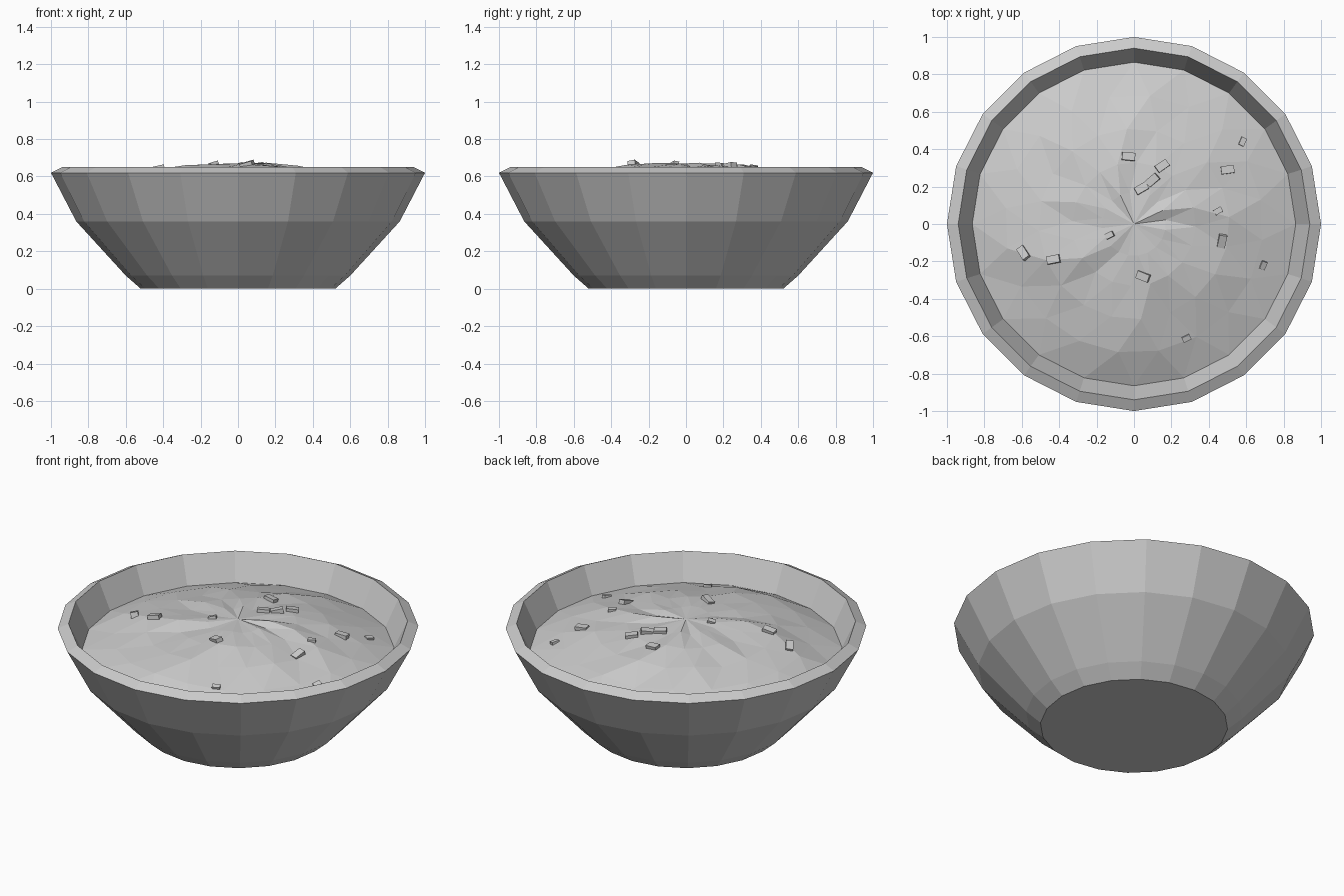
import bpy, bmesh, math, random
from mathutils import Vector, Matrix
from mathutils.bvhtree import BVHTree

random.seed(7)
SIDES = 20
STEP = 2 * math.pi / SIDES

cube = bpy.data.objects.get("Cube")
if cube:
    bpy.data.objects.remove(cube, do_unlink=True)

grey = bpy.data.materials.new("plain_grey")
grey.use_nodes = True
grey.diffuse_color = (0.6, 0.6, 0.6, 1)
grey.node_tree.nodes["Principled BSDF"].inputs["Base Color"].default_value = (0.6, 0.6, 0.6, 1)


def add_object(name, bm):
    mesh = bpy.data.meshes.new(name)
    bm.to_mesh(mesh)
    mesh.materials.append(grey)
    obj = bpy.data.objects.new(name, mesh)
    bpy.context.collection.objects.link(obj)
    return obj


def ring(bm, radius, height, twist=0.0):
    """Circle of vertices; height is a function of the spoke number."""
    return [bm.verts.new((radius * math.cos(i * STEP + twist),
                          radius * math.sin(i * STEP + twist), height(i)))
            for i in range(SIDES)]


def bridge(bm, a, b):
    for i in range(SIDES):
        j = (i + 1) % SIDES
        bm.faces.new((a[i], a[j], b[j], b[i]))


# Bowl: outer wall, sloped rim, inner wall and floor
bm = bmesh.new()
profile = [(0.52, 0), (0.60, 0.07), (0.865, 0.36), (1.0, 0.62),
           (0.94, 0.65), (0.865, 0.49), (0.79, 0.36), (0.5, 0.08)]
rings = [ring(bm, r, lambda i, z=z: z) for r, z in profile]
for a, b in zip(rings, rings[1:]):
    bridge(bm, a, b)
bm.faces.new(rings[0][::-1])
bm.faces.new(rings[-1])
bmesh.ops.recalc_face_normals(bm, faces=bm.faces)
add_object("bowl", bm)
bm.free()

# Filling: a domed surface with creased, clockwise swirling ridges
EDGE = 0.865
bm = bmesh.new()
levels = [(0.17, 0.016), (0.33, 0.02), (0.51, 0.02), (0.69, 0.018), (EDGE, 0)]
spoke = [random.uniform(-1, 1) for _ in range(SIDES)]
rings = []
for r, rough in levels:
    dome = 0.67 - 0.18 * (r / EDGE) ** 2.2
    rings.append(ring(
        bm, r,
        lambda i: dome + rough * (0.6 * spoke[i] + 0.5 * random.uniform(-1, 1)),
        -3 * STEP * r / EDGE))
centre = bm.verts.new((0, 0, 0.67))
for i in range(SIDES):
    bm.faces.new((centre, rings[0][i], rings[0][(i + 1) % SIDES]))
for a, b in zip(rings, rings[1:]):
    bridge(bm, b, a)
bmesh.ops.recalc_face_normals(bm, faces=bm.faces)
if sum(f.normal.z for f in bm.faces) < 0:
    bmesh.ops.reverse_faces(bm, faces=bm.faces)
bmesh.ops.triangulate(bm, faces=bm.faces)
add_object("filling", bm)
surface = BVHTree.FromBMesh(bm)
bm.free()

# Chopped bits half sunk in the filling: x, y, turn in degrees
bits = [(-0.03, 0.36, -5), (0.15, 0.31, 35), (0.10, 0.235, 40), (0.04, 0.19, 30),
        (0.50, 0.29, 8), (0.47, -0.09, 80), (0.05, -0.28, -20), (-0.59, -0.155, -55),
        (-0.43, -0.19, 10), (-0.13, -0.06, 25), (0.45, 0.07, 30),
        (0.58, 0.44, 65), (0.69, -0.22, 70), (0.28, -0.61, 25)]
for n, (x, y, turn) in enumerate(bits):
    point, normal, _, _ = surface.ray_cast(Vector((x, y, 2)), Vector((0, 0, -1)))
    small = n > 8
    size = (0.045, 0.03, 0.025, 1) if small else (0.07, 0.042, 0.035, 1)
    tilt = Vector((0, 0, 1)).rotation_difference(normal).to_matrix().to_4x4()
    bm = bmesh.new()
    bmesh.ops.create_cube(bm, size=1, matrix=(
        Matrix.Translation(point) @ tilt
        @ Matrix.Rotation(math.radians(turn), 4, "Z")
        @ Matrix.Rotation(math.radians(random.uniform(-14, 14)), 4, "Y")
        @ Matrix.Diagonal(size)))
    add_object(f"chopped_bit_{n + 1}", bm)
    bm.free()
